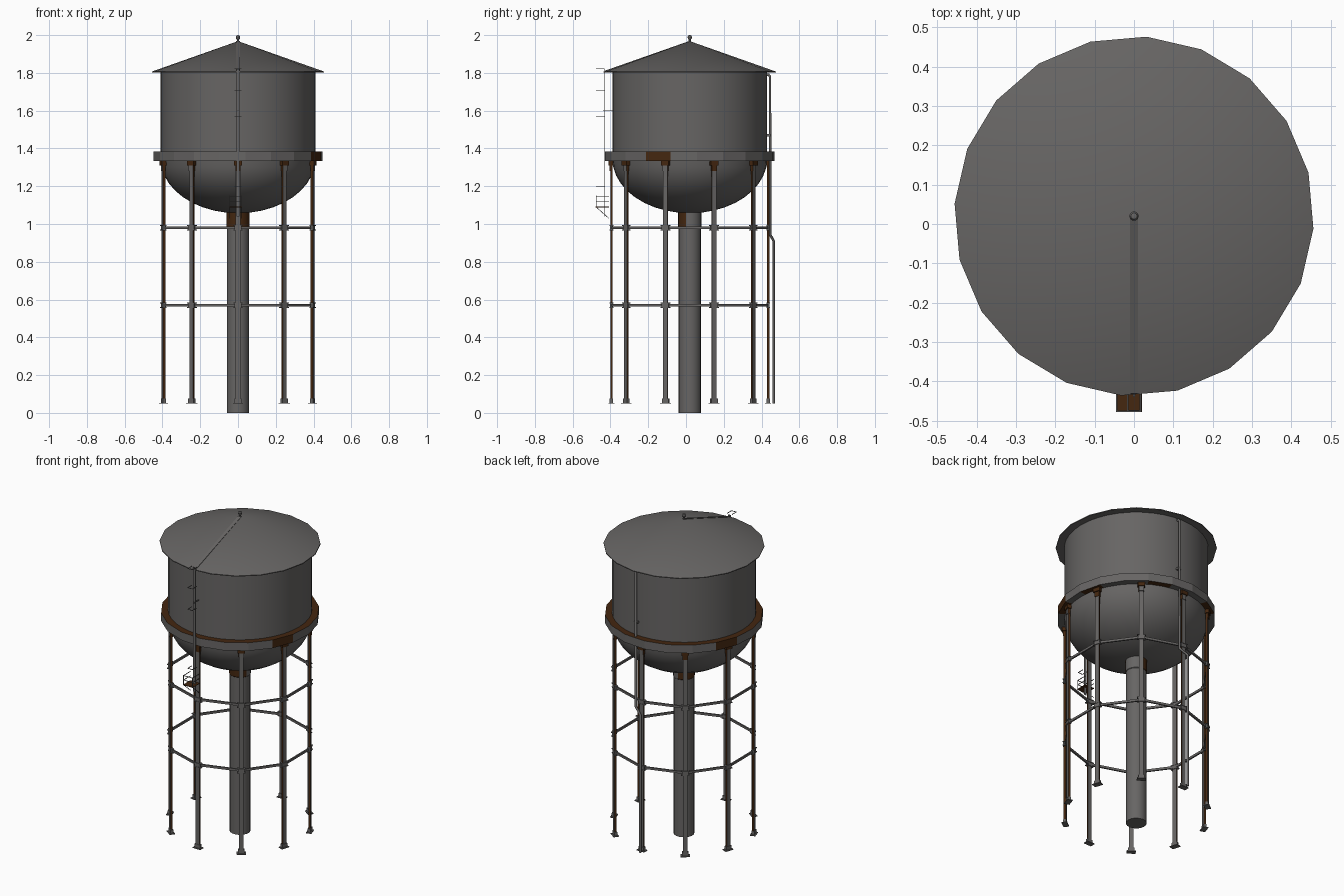
import bpy, bmesh, math
from mathutils import Vector, Matrix

if "Cube" in bpy.data.objects:
    bpy.data.objects.remove(bpy.data.objects["Cube"])

CY = 0.02  # the tower axis sits slightly behind the origin


def material(name, rgb):
    m = bpy.data.materials.new(name)
    m.diffuse_color = (*rgb, 1)
    m.use_nodes = True
    m.node_tree.nodes["Principled BSDF"].inputs["Base Color"].default_value = m.diffuse_color
    return m


STEEL = material("weathered_steel", (0.135, 0.130, 0.127))
RUST = material("rust_brown", (0.058, 0.020, 0.005))


def finish(bm, name, mats, smooth=False):
    bmesh.ops.recalc_face_normals(bm, faces=bm.faces)
    me = bpy.data.meshes.new(name)
    bm.to_mesh(me)
    bm.free()
    ob = bpy.data.objects.new(name, me)
    bpy.context.collection.objects.link(ob)
    for m in mats:
        me.materials.append(m)
    if smooth:
        bpy.ops.object.select_all(action='DESELECT')
        ob.select_set(True)
        bpy.context.view_layer.objects.active = ob
        bpy.ops.object.shade_smooth_by_angle(angle=math.radians(32))
    return ob


def lathe(name, profile, sides, mats, phase=0, closed=False, smooth=True, rule=None):
    """Revolve (radius, z) points about the tower axis."""
    bm = bmesh.new()
    rings = []
    for r, z in profile:
        if r == 0:
            rings.append([bm.verts.new((0, CY, z))] * sides)
            continue
        angs = [math.radians(phase + 360 * i / sides) for i in range(sides)]
        rings.append([bm.verts.new((r * math.cos(a), CY + r * math.sin(a), z)) for a in angs])
    pairs = list(zip(rings, rings[1:])) + ([(rings[-1], rings[0])] if closed else [])
    for k, (a, b) in enumerate(pairs):
        for i in range(sides):
            j = (i + 1) % sides
            vs = list(dict.fromkeys((a[i], a[j], b[j], b[i])))
            f = bm.faces.new(vs)
            if rule:
                f.material_index = rule(k, (phase + 360 * (i + 0.5) / sides) % 360)
    return finish(bm, name, mats, smooth)


def add_box(bm, centre, size, rot=None, mat=0, side_mat=None):
    """Box with optional rotation; side_mat colours its local x ends."""
    m = Matrix.Translation(centre) @ (rot or Matrix()) @ Matrix.Diagonal((*size, 1))
    vs = bmesh.ops.create_cube(bm, size=1, matrix=m)["verts"]
    bm.normal_update()
    axis = ((rot or Matrix()) @ Vector((1, 0, 0))).normalized()
    for f in {f for v in vs for f in v.link_faces}:
        on_end = side_mat is not None and abs(f.normal.dot(axis)) > 0.9
        f.material_index = side_mat if on_end else mat


def add_beam(bm, a, b, w, h):
    a, b = Vector(a), Vector(b)
    d = b - a
    rot = d.to_track_quat('Y', 'Z').to_matrix().to_4x4()
    add_box(bm, (a + b) / 2, (w, d.length, h), rot)


def tube(name, pts, radius, mat):
    cu = bpy.data.curves.new(name, 'CURVE')
    cu.dimensions = '3D'
    cu.bevel_depth, cu.bevel_resolution, cu.use_fill_caps = radius, 1, True
    sp = cu.splines.new('POLY')
    sp.points.add(len(pts) - 1)
    for p, q in zip(sp.points, pts):
        p.co = (*q, 1)
    cu.materials.append(mat)
    ob = bpy.data.objects.new(name, cu)
    bpy.context.collection.objects.link(ob)


# Tank shell, bowl, roof
lathe("tank_wall", [(0.409, 1.34), (0.409, 1.82)], 40, [STEEL])
bowl = [(0.41 * math.cos(t), 1.345 - 0.288 * math.sin(t))
        for t in (math.radians(90 * i / 10) for i in range(10))] + [(0, 1.057)]
lathe("tank_bowl", bowl, 40, [STEEL])
lathe("roof", [(0, 1.968), (0.457, 1.807), (0.457, 1.802), (0.40, 1.803)], 20, [STEEL], phase=14)
lathe("roof_finial", [(0.006, 1.95), (0.006, 1.976), (0.011, 1.982), (0.012, 1.99),
                      (0.008, 1.998), (0, 2.0)], 10, [STEEL])


# Balcony band: rusty top, rusty patches on two outer faces and on the underside
def band_rule(k, a):
    a = round(a)
    if k == 0:
        return 1 if a in (338, 158) else 0
    if k == 1:
        return 1
    return 1 if k == 3 and (a // 18) % 3 == 0 else 0


lathe("balcony_band", [(0.45, 1.333), (0.45, 1.384), (0.40, 1.384), (0.40, 1.333)], 20,
      [STEEL, RUST], phase=5, closed=True, smooth=False, rule=band_rule)

# Central riser pipe with collar, rusty except towards the back right
lathe("riser_pipe", [(0, 0), (0.059, 0), (0.059, 1.08)], 20, [STEEL])
lathe("riser_collar", [(0.059, 0.985), (0.0615, 0.988), (0.0615, 1.08)], 20, [STEEL, RUST],
      rule=lambda k, a: 0 if a < 90 or a > 342 else 1)

# Ten legs with feet, top brackets and ring joints
N, R = 10, 0.415
legs, feet, brackets, joints, rings = (bmesh.new() for _ in range(5))


def around(i, r, z):
    a = 2 * math.pi * i / N
    return Vector((r * math.sin(a), CY - r * math.cos(a), z))


for i in range(N):
    rot = Matrix.Rotation(2 * math.pi * i / N, 4, 'Z')
    add_box(legs, around(i, R, 0.695), (0.026, 0.012, 1.29), rot, side_mat=1)
    add_box(feet, around(i, R, 0.051), (0.052, 0.032, 0.005), rot)
    add_box(feet, around(i, R, 0.064), (0.036, 0.018, 0.022), rot)
    add_box(brackets, around(i, R + 0.003, 1.322), (0.042, 0.024, 0.024), rot, 1)
    add_box(brackets, around(i, R + 0.001, 1.297), (0.029, 0.016, 0.034), rot,
            1 if i in (0, 3, 6) else 0, 1)
    for z in (0.57, 0.98):
        add_box(joints, around(i, R, z), (0.038, 0.015, 0.026), rot)
        for s in (-1, 1):
            add_box(joints, around(i, R, z + s * 0.012), (0.05, 0.02, 0.004), rot)
        add_beam(rings, around(i, R, z), around(i + 1, R, z), 0.009, 0.014)
finish(legs, "legs", [STEEL, RUST])
finish(feet, "leg_feet", [STEEL])
finish(brackets, "leg_top_brackets", [STEEL, RUST])
finish(joints, "ring_joints", [STEEL])
finish(rings, "ring_struts", [STEEL])

# Ladder: thin strip down the front wall, continuing up the roof
bm = bmesh.new()
add_box(bm, (0, -0.431, 1.43), (0.018, 0.002, 0.78))
finish(bm, "wall_ladder", [STEEL])
bm = bmesh.new()
add_beam(bm, (0, -0.432, 1.809), (0, CY, 1.968), 0.020, 0.003)
finish(bm, "roof_ladder", [STEEL])

# Ladder safety hoops
bm = bmesh.new()
for z in (1.825, 1.705, 1.57, 1.2):
    for x in (-0.016, 0.016):
        add_beam(bm, (x, -0.474, z), (x, -0.432, z), 0.003, 0.003)
    add_beam(bm, (-0.017, -0.474, z), (0.017, -0.474, z), 0.003, 0.003)
add_beam(bm, (0, -0.44, 1.6), (0, -0.38, 1.6), 0.006, 0.004)
finish(bm, "ladder_hoops", [STEEL])

# Small rest platform, a little left of centre: rusty floor, rails and braces
PX = -0.013
bm = bmesh.new()
add_box(bm, (PX, -0.4425, 1.09), (0.066, 0.071, 0.003))
finish(bm, "platform_floor", [RUST])
bm = bmesh.new()
for s in (PX - 0.031, PX + 0.031):
    add_beam(bm, (s, -0.476, 1.09), (s, -0.408, 1.03), 0.003, 0.003)
    add_box(bm, (s, -0.476, 1.12), (0.003, 0.003, 0.06))
    for z in (1.12, 1.148):
        add_beam(bm, (s, -0.477, z), (s, -0.408, z), 0.003, 0.003)
for z in (1.12, 1.148):
    add_box(bm, (PX, -0.476, z), (0.064, 0.003, 0.003))
finish(bm, "platform_rails", [STEEL])

# Overflow pipe down the back, cranked in front of the back leg
tube("overflow_pipe", [(0.036, 0.415, 1.79), (0.036, 0.438, 1.79), (0.036, 0.445, 1.78),
                       (0.036, 0.445, 0.945), (-0.008, 0.464, 0.91), (-0.008, 0.464, 0.05)],
     0.0075, STEEL)
bm = bmesh.new()
add_box(bm, (0.036, 0.436, 1.47), (0.02, 0.024, 0.012))
finish(bm, "overflow_pipe_clamp", [STEEL])
